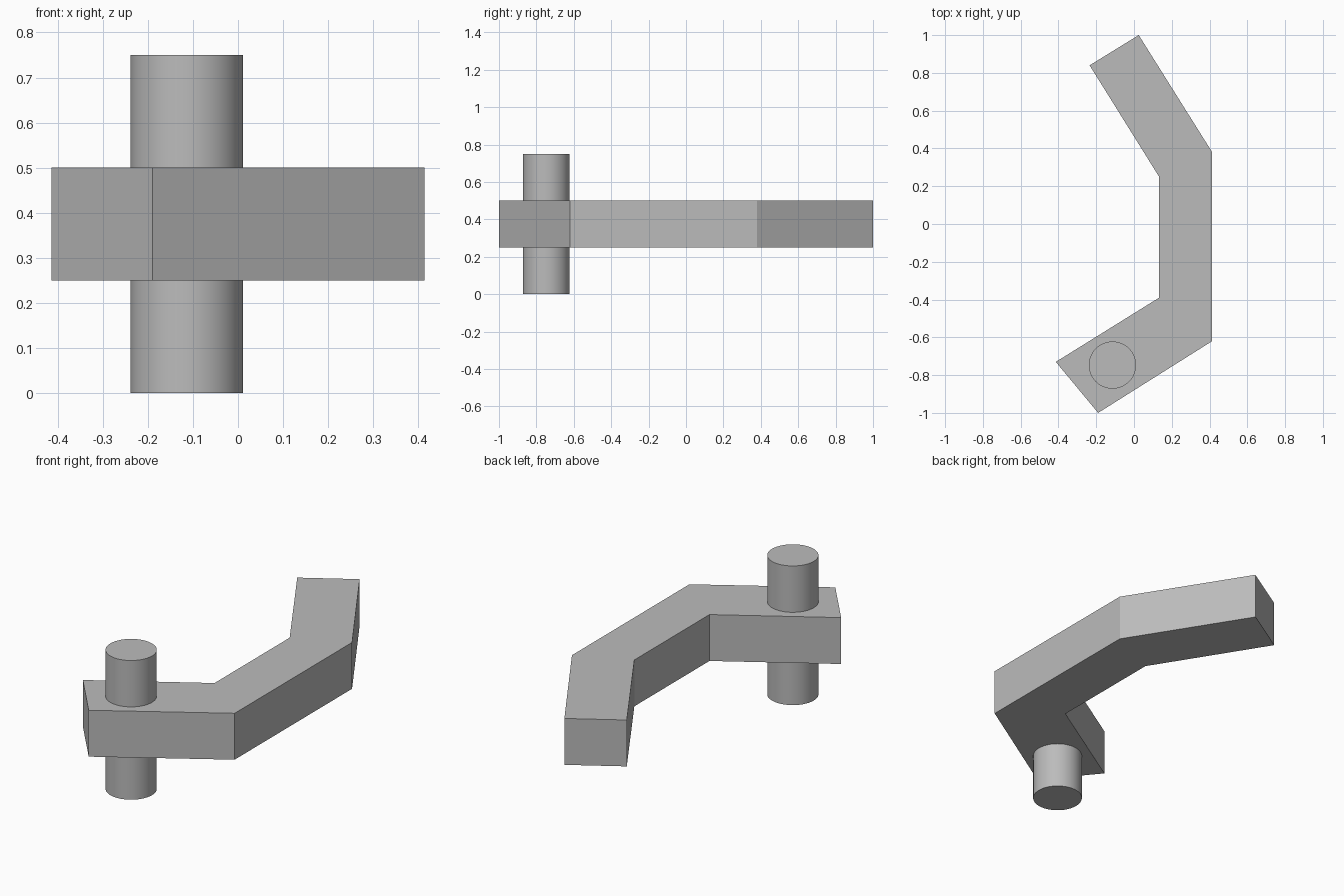
import bpy
import bmesh
import math

cube = bpy.data.objects.get("Cube")
if cube:
    bpy.data.objects.remove(cube, do_unlink=True)

grey = bpy.data.materials.new("plain grey")
grey.use_nodes = True
colour = (0.5, 0.5, 0.5, 1)
grey.diffuse_color = colour
grey.node_tree.nodes["Principled BSDF"].inputs["Base Color"].default_value = colour


def extrude_outline(name, outline, bottom, top):
    """Make a solid by raising a flat outline."""
    bm = bmesh.new()
    face = bm.faces.new([bm.verts.new((x, y, bottom)) for x, y in outline])
    raised = bmesh.ops.extrude_face_region(bm, geom=[face])["geom"]
    verts = [v for v in raised if isinstance(v, bmesh.types.BMVert)]
    bmesh.ops.translate(bm, verts=verts, vec=(0, 0, top - bottom))
    bmesh.ops.recalc_face_normals(bm, faces=bm.faces)
    mesh = bpy.data.meshes.new(name)
    bm.to_mesh(mesh)
    bm.free()
    mesh.materials.append(grey)
    obj = bpy.data.objects.new(name, mesh)
    bpy.context.collection.objects.link(obj)
    return obj


# Bent lever arm: outer edge, then back along the inner edge
outer = [(0.025, 1), (0.414, 0.38), (0.414, -0.62), (-0.19, -1)]
inner = [(-0.414, -0.73), (0.133, -0.39), (0.133, 0.25), (-0.235, 0.84)]
extrude_outline("lever_arm", outer + inner, 0.25, 0.5)

# Round pivot pin through the short end
bpy.ops.mesh.primitive_cylinder_add(vertices=64, radius=0.125, depth=0.75,
                                    location=(-0.114, -0.747, 0.375))
pin = bpy.context.object
pin.name = "pivot_pin"
pin.data.materials.append(grey)
bpy.ops.object.shade_smooth_by_angle(angle=math.radians(30))
